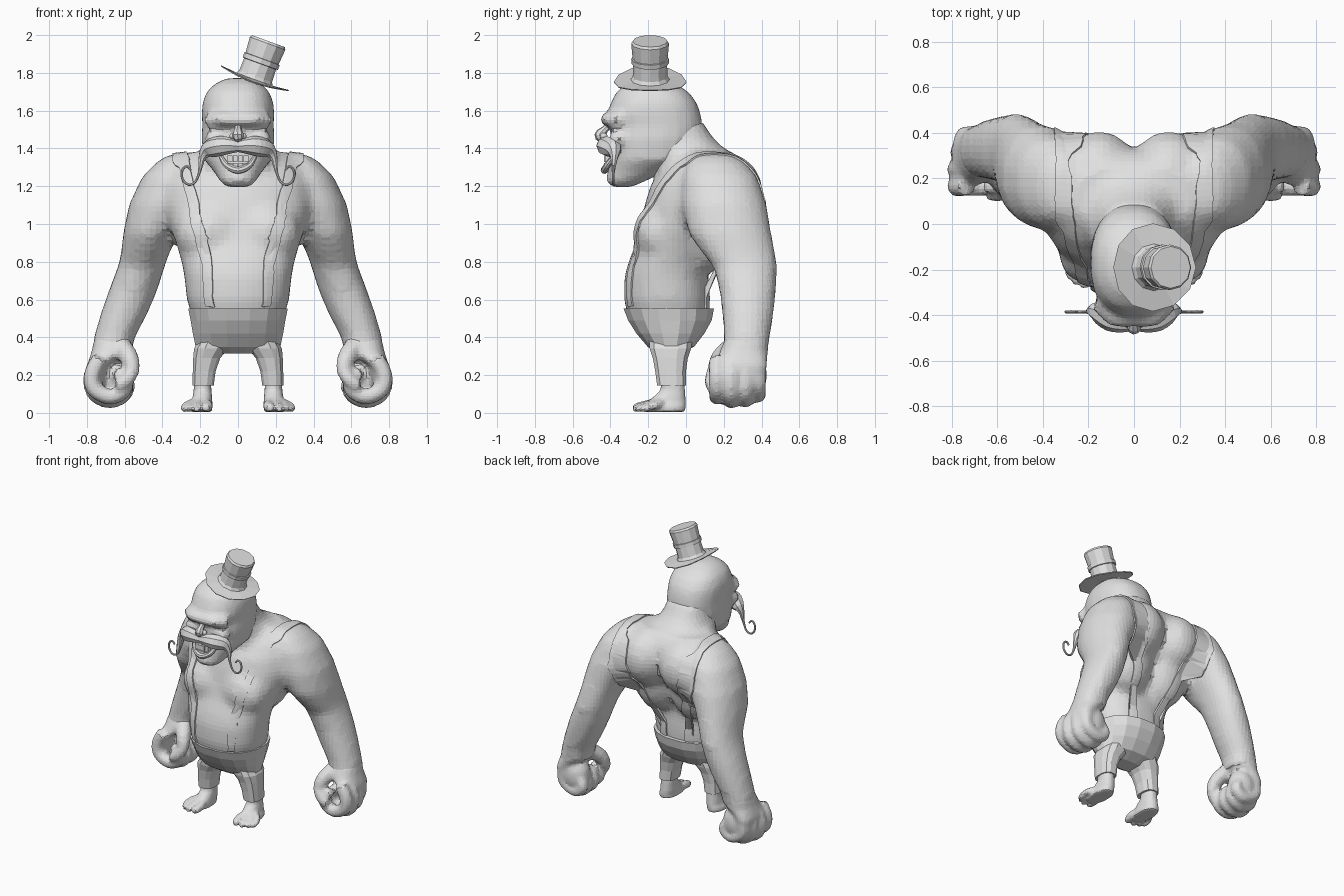
import bpy, bmesh, math
from mathutils import Vector, Matrix
from mathutils.bvhtree import BVHTree

if "Cube" in bpy.data.objects:
    bpy.data.objects.remove(bpy.data.objects["Cube"])

grey = bpy.data.materials.new("plain grey")
grey.diffuse_color = (0.75, 0.75, 0.75, 1)
grey.use_nodes = True
grey.node_tree.nodes["Principled BSDF"].inputs["Base Color"].default_value = grey.diffuse_color


def finish(name, bm, recalc=True):
    if recalc:
        bmesh.ops.recalc_face_normals(bm, faces=bm.faces)
    me = bpy.data.meshes.new(name)
    bm.to_mesh(me)
    bm.free()
    ob = bpy.data.objects.new(name, me)
    bpy.context.collection.objects.link(ob)
    me.materials.append(grey)
    return ob


def skin(bm, rings):
    """Bridge equal-sized rings of points and cap both ends."""
    rows = [[bm.verts.new(p) for p in r] for r in rings]
    n = len(rows[0])
    for a, b in zip(rows, rows[1:]):
        for i in range(n):
            bm.faces.new((a[i], a[(i + 1) % n], b[(i + 1) % n], b[i]))
    bm.faces.new(rows[0][::-1])
    bm.faces.new(rows[-1])


def loft(bm, sections, n=16, power=2.3, side=1):
    """Stack level sections given as (z, x0, x1, y0, y1)."""
    rings = []
    for z, x0, x1, y0, y1 in sections:
        ring = []
        for i in range(n):
            a = 2 * math.pi * (i + .5) / n
            c, s = math.cos(a), math.sin(a)
            e = 2 / power
            ring.append((side * ((x0 + x1) / 2 + (x1 - x0) / 2 * math.copysign(abs(c) ** e, c)),
                         (y0 + y1) / 2 + (y1 - y0) / 2 * math.copysign(abs(s) ** e, s), z))
        rings.append(ring)
    skin(bm, rings)


def sym(sections):
    return [(z, -h, h, y0, y1) for z, h, y0, y1 in sections]


def spline(pts, steps):
    """Smooth path through points of any dimension."""
    p = [Vector(q) for q in pts]
    p = [2 * p[0] - p[1]] + p + [2 * p[-1] - p[-2]]
    out = []
    for a, b, c, d in zip(p, p[1:], p[2:], p[3:]):
        for k in range(steps):
            t = k / steps
            out.append(.5 * (2 * b + (c - a) * t + (2 * a - 5 * b + 4 * c - d) * t * t
                             + (3 * b - a - 3 * c + d) * t ** 3))
    return out + [p[-2]]


def tube(bm, pts, side=1, n=8, steps=3):
    """Tapered tube through points (x, y, z, radius)."""
    path = spline(pts, steps)
    pos = [Vector((side * q[0], q[1], q[2])) for q in path]
    rings, u = [], None
    for i, q in enumerate(pos):
        t = (pos[min(i + 1, len(pos) - 1)] - pos[max(i - 1, 0)]).normalized()
        u = (u - t * u.dot(t)).normalized() if u else t.orthogonal().normalized()
        v = t.cross(u)
        rings.append([q + path[i][3] * (u * math.cos(2 * math.pi * k / n) + v * math.sin(2 * math.pi * k / n))
                      for k in range(n)])
    skin(bm, rings)


def ball(bm, c, r, side=1):
    m = Matrix.Translation((side * c[0], c[1], c[2])) @ Matrix.Diagonal((*r, 1))
    bmesh.ops.create_uvsphere(bm, u_segments=16, v_segments=10, radius=1, matrix=m)


def fuse(ob, voxel, rounds):
    """Melt overlapping shapes into one skin."""
    r = ob.modifiers.new("fuse", 'REMESH')
    r.mode, r.voxel_size = 'VOXEL', voxel
    s = ob.modifiers.new("soften", 'SMOOTH')
    s.factor, s.iterations = .5, rounds
    bpy.context.view_layer.update()
    me = bpy.data.meshes.new_from_object(ob.evaluated_get(bpy.context.evaluated_depsgraph_get()))
    ob.modifiers.clear()
    ob.data = me
    for p in me.polygons:
        p.use_smooth = False
    return ob


# torso, neck and arms
bm = bmesh.new()
loft(bm, sym([(.48, .235, -.30, .12), (.6, .272, -.33, .125), (.72, .285, -.327, .12), (.8, .30, -.305, .125),
              (.9, .33, -.265, .165), (1.0, .365, -.24, .235), (1.1, .39, -.22, .30), (1.2, .385, -.19, .335),
              (1.3, .36, -.12, .32), (1.38, .27, -.03, .26)]), n=24)
loft(bm, sym([(1.15, .24, -.16, .3), (1.25, .23, -.17, .33), (1.35, .21, -.19, .26),
              (1.45, .165, -.25, .15), (1.55, .15, -.25, .085)]))
for s in (1, -1):
    ball(bm, (.15, -.15, .95), (.18, .125, .16), s)
    ball(bm, (.155, .2, 1.17), (.185, .21, .21), s)
    ball(bm, (.15, .11, 1.0), (.19, .16, .26), s)
    loft(bm, [(1.37, .24, .36, .06, .24), (1.33, .2, .43, .01, .31), (1.25, .2, .51, -.02, .38),
              (1.1, .22, .58, -.025, .43), (.95, .31, .61, .01, .455), (.85, .36, .62, .08, .475),
              (.78, .385, .635, .14, .485), (.65, .425, .685, .175, .48), (.52, .48, .73, .19, .465),
              (.4, .545, .765, .2, .445), (.32, .56, .775, .19, .44)], power=2.1, side=s)
body = fuse(finish("torso_and_arms", bm), .03, 4)

# head with brow and cheeks
bm = bmesh.new()
loft(bm, sym([(1.195, .06, -.39, -.29), (1.225, .095, -.425, -.22), (1.28, .13, -.415, -.1), (1.34, .18, -.405, .05),
              (1.45, .195, -.40, .075), (1.52, .19, -.40, .09), (1.58, .193, -.42, .08), (1.64, .19, -.40, .06),
              (1.70, .167, -.37, .015), (1.745, .12, -.315, -.06), (1.772, .06, -.25, -.13)]), n=20)
for s in (1, -1):
    tube(bm, [(0, -.42, 1.55, .035), (.09, -.415, 1.555, .036), (.165, -.345, 1.55, .034)], s)
    ball(bm, (.11, -.36, 1.45), (.07, .05, .05), s)
fuse(finish("head", bm), .022, 4)

# nose, mouth and teeth
bm = bmesh.new()
tube(bm, [(0, -.40, 1.53, .015), (0, -.43, 1.50, .02), (0, -.455, 1.47, .03), (0, -.44, 1.445, .02)])
for s in (1, -1):
    ball(bm, (.025, -.435, 1.465), (.02, .02, .018), s)
finish("nose", bm)
bm = bmesh.new()
tube(bm, [(-.09, -.385, 1.355, .012), (-.06, -.418, 1.31, .017), (0, -.432, 1.285, .02),
          (.06, -.418, 1.31, .017), (.09, -.385, 1.355, .012)])
finish("lower_lip", bm)
bm = bmesh.new()
for i in range(4):
    x = (i - 1.5) * .028
    for z, h in ((1.345, .036), (1.314, .018)):
        m = Matrix.Translation((x, -.42 + x * x * 3, z)) @ Matrix.Diagonal((.025, .03, h, 1))
        bmesh.ops.create_cube(bm, size=1, matrix=m)
finish("teeth", bm)

# moustache with curled tips
bm = bmesh.new()
for s in (1, -1):
    tube(bm, [(-.01, -.435, 1.41, .028), (.04, -.432, 1.415, .043), (.1, -.418, 1.412, .053), (.155, -.385, 1.395, .047),
              (.188, -.38, 1.355, .022),
              (.203, -.385, 1.28, .009), (.225, -.385, 1.225, .007),
              (.26, -.385, 1.208, .007), (.293, -.385, 1.235, .007), (.295, -.385, 1.285, .007),
              (.27, -.385, 1.305, .007), (.25, -.385, 1.285, .006)], s)
finish("moustache", bm)

# curled fists
for s, label in ((1, "left"), (-1, "right")):
    bm = bmesh.new()
    loft(bm, [(.40, .56, .76, .21, .44), (.33, .57, .775, .18, .435), (.25, .69, .80, .15, .43),
              (.14, .715, .79, .15, .41)], side=s)
    for y, d, o in ((.165, 0, 0), (.24, -.02, 0), (.315, -.015, .012), (.38, .01, .035)):
        tube(bm, [(.73 - o, y, .29, .045), (.772 - o, y, .205, .047), (.76 - o, y, .125 + d, .046),
                  (.675 - o, y, .085 + d, .045), (.60 - o / 2, y, .125 + d, .043), (.605, y, .19, .037),
                  (.655, y, .215, .03)], s)
    tube(bm, [(.62, .25, .35, .06), (.575, .18, .29, .052), (.562, .15, .22, .042), (.60, .13, .165, .036),
              (.645, .13, .14, .026)], s)
    ball(bm, (.66, .34, .2), (.1, .09, .13), s)
    fuse(finish(label + "_fist", bm), .016, 4)

# feet with toes
for s, label in ((1, "left"), (-1, "right")):
    bm = bmesh.new()
    loft(bm, [(.2, .145, .235, -.13, -.01), (.12, .14, .235, -.135, -.005), (.06, .135, .245, -.2, 0),
              (.03, .135, .26, -.235, 0), (.005, .135, .255, -.225, -.005)], side=s)
    for x, y, r in ((.168, -.262, .026), (.218, -.262, .022), (.255, -.245, .02), (.284, -.22, .018)):
        tube(bm, [(.195, -.11, .06, .035), (x - .008, y + .055, .04, r + .003), (x, y, r + .002, r),
                  (x, y - .02, r, r * .6)], s)
    fuse(finish(label + "_foot", bm), .012, 2)

# trousers
bm = bmesh.new()
loft(bm, sym([(.315, .15, -.15, -.03), (.35, .228, -.205, .045), (.42, .243, -.265, .1), (.49, .255, -.31, .14),
              (.553, .268, -.335, .152)]), n=16)
finish("trouser_seat", bm)
for s, label in ((1, "left"), (-1, "right")):
    bm = bmesh.new()
    loft(bm, [(.145, .127, .243, -.155, .002), (.22, .117, .241, -.165, .002), (.29, .092, .239, -.178, .012),
              (.34, .05, .235, -.195, .03), (.40, .04, .2, -.2, .04)], n=12, power=2.6, side=s)
    finish(label + "_trouser_leg", bm)

# braces laid over the shoulders
tree = BVHTree.FromPolygons([v.co for v in body.data.vertices], [p.vertices[:] for p in body.data.polygons])
guide = spline([(.205, -.4, .53), (.205, -.38, .8), (.235, -.33, 1.0), (.29, -.22, 1.2), (.32, -.06, 1.37),
                (.325, .12, 1.45), (.315, .36, 1.42), (.295, .5, 1.2), (.23, .42, .98), (.16, .25, .8),
                (.13, .22, .53)], 7)
for s, label in ((1, "left"), (-1, "right")):
    bm = bmesh.new()
    rings = []
    for g in guide:
        top, low = [], []
        for k in (-.042, -.025, -.008, .008, .025, .042):
            co, no, _, _ = tree.find_nearest(Vector((s * (g.x + k), g.y, g.z)))
            top.append(co + no * .009)
            low.append(co - no * .012)
        rings.append(top + low[::-1])
    skin(bm, rings)
    finish(label + "_brace", bm)

# tilted top hat
bm = bmesh.new()
prof = [(.01, -.01), (.19, .004), (.193, .01), (.103, .012), (.092, .03), (.09, .1), (.099, .102), (.1, .128),
        (.093, .13), (.1, .215), (.092, .228), (.01, .228)]
skin(bm, [[(r * math.cos(2 * math.pi * k / 12), r * math.sin(2 * math.pi * k / 12),
            z + (r > .15) * .012 * math.cos(4 * math.pi * k / 12)) for k in range(12)] for r, z in prof])
bm.transform(Matrix.Translation((.083, -.19, 1.754)) @ Matrix.Rotation(math.radians(20), 4, 'Y'))
finish("top_hat", bm)
